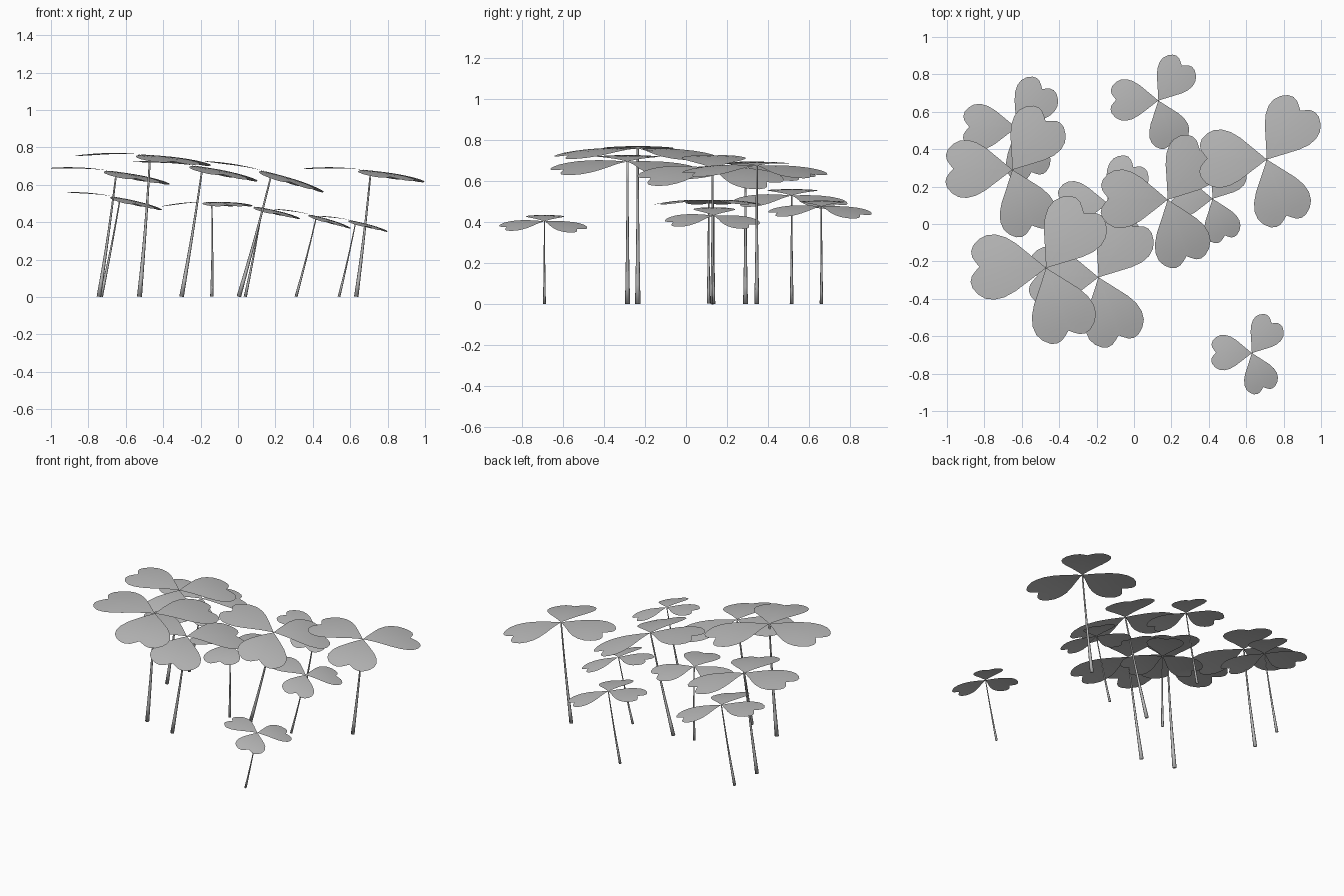
import bpy, bmesh
from math import sin, cos, pi, radians
from mathutils import Matrix, Vector

cube = bpy.data.objects.get("Cube")
if cube:
    bpy.data.objects.remove(cube, do_unlink=True)

grey = bpy.data.materials.new("soft_grey")
grey.use_nodes = True
grey.diffuse_color = (0.5, 0.5, 0.5, 1)
grey.node_tree.nodes["Principled BSDF"].inputs["Base Color"].default_value = (0.5, 0.5, 0.5, 1)

STEM = 1.87  # stem length relative to leaf length

# Half outline of a heart-shaped leaflet: along the midrib, across it
HALF = [(.1, .07), (.22, .17), (.4, .315), (.54, .395), (.67, .43), (.79, .42), (.89, .365),
        (.965, .28), (.99, .2), (.975, .125), (.93, .06), (.88, 0)]
OUTLINE = HALF + [(u, -v) for u, v in reversed(HALF[:-1])]


def finish(bm, name, matrix):
    """Turn a bmesh into a smooth, placed object."""
    mesh = bpy.data.meshes.new(name)
    bm.to_mesh(mesh)
    bm.free()
    mesh.materials.append(grey)
    mesh.shade_smooth()
    obj = bpy.data.objects.new(name, mesh)
    obj.matrix_world = matrix
    bpy.context.collection.objects.link(obj)


def add_leaflet(bm, angle):
    """Arched, gently cambered leaflet made of rings spreading out from the hub."""
    turn = Matrix.Rotation(angle, 3, 'Z')

    def point(u, v):
        height = STEM + .06 * u - .14 * u * u - .1 * v * v
        return bm.verts.new(turn @ Vector((u, v, height)))

    hub = point(0, 0)
    rings = 6
    last = None
    for i in range(1, rings + 1):
        t = i / rings
        ring = [point(u * t, v * t) for u, v in OUTLINE]
        for j in range(len(ring) - 1):
            # Outline runs clockwise seen from above, so wind faces upwards
            if last:
                bm.faces.new((last[j], last[j + 1], ring[j + 1], ring[j])[::-1])
            else:
                bm.faces.new((hub, ring[j + 1], ring[j])[::-1])
        last = ring
    for face in bm.faces:
        face.normal_update()
        if face.normal.z < 0:
            face.normal_flip()


def add_stem(bm):
    """Tapered, slightly bowed stalk, wider at the foot."""
    sides, steps = 8, 8
    last = None
    for i in range(steps + 1):
        t = i / steps
        radius = .013 + .02 * (1 - t) ** 2
        bow = .01 * sin(pi * t)
        ring = [bm.verts.new((bow + radius * cos(a), radius * sin(a), STEM * t))
                for a in (2 * pi * k / sides for k in range(sides))]
        if last:
            for k in range(sides):
                n = (k + 1) % sides
                bm.faces.new((last[k], last[n], ring[n], ring[k]))
        else:
            bm.faces.new(list(reversed(ring)))
        last = ring
    bm.faces.new(last)


# Each plant: hub x, ground y, leaf size, lean towards +x
PLANTS = [
    (-.65, .29, .36, .14), (-.47, -.235, .405, .075), (-.19, -.285, .375, .16),
    (.18, .13, .365, .26), (.71, .345, .362, .115), (.13, .66, .258, .19),
    (.42, .135, .237, .25), (.63, -.69, .22, .22), (-.14, .11, .27, 0),
    (-.63, .515, .287, .19),
]

for n, (x, y, size, lean) in enumerate(PLANTS, 1):
    foot = x - size * STEM * sin(lean)
    place = (Matrix.Translation((foot, y, .002)) @ Matrix.Rotation(lean, 4, 'Y')
             @ Matrix.Scale(size, 4))
    stem = bmesh.new()
    add_stem(stem)
    finish(stem, f"stem_{n}", place)
    leaves = bmesh.new()
    for angle in (55, 179, -70):
        add_leaflet(leaves, radians(angle))
    finish(leaves, f"leaves_{n}", place)
